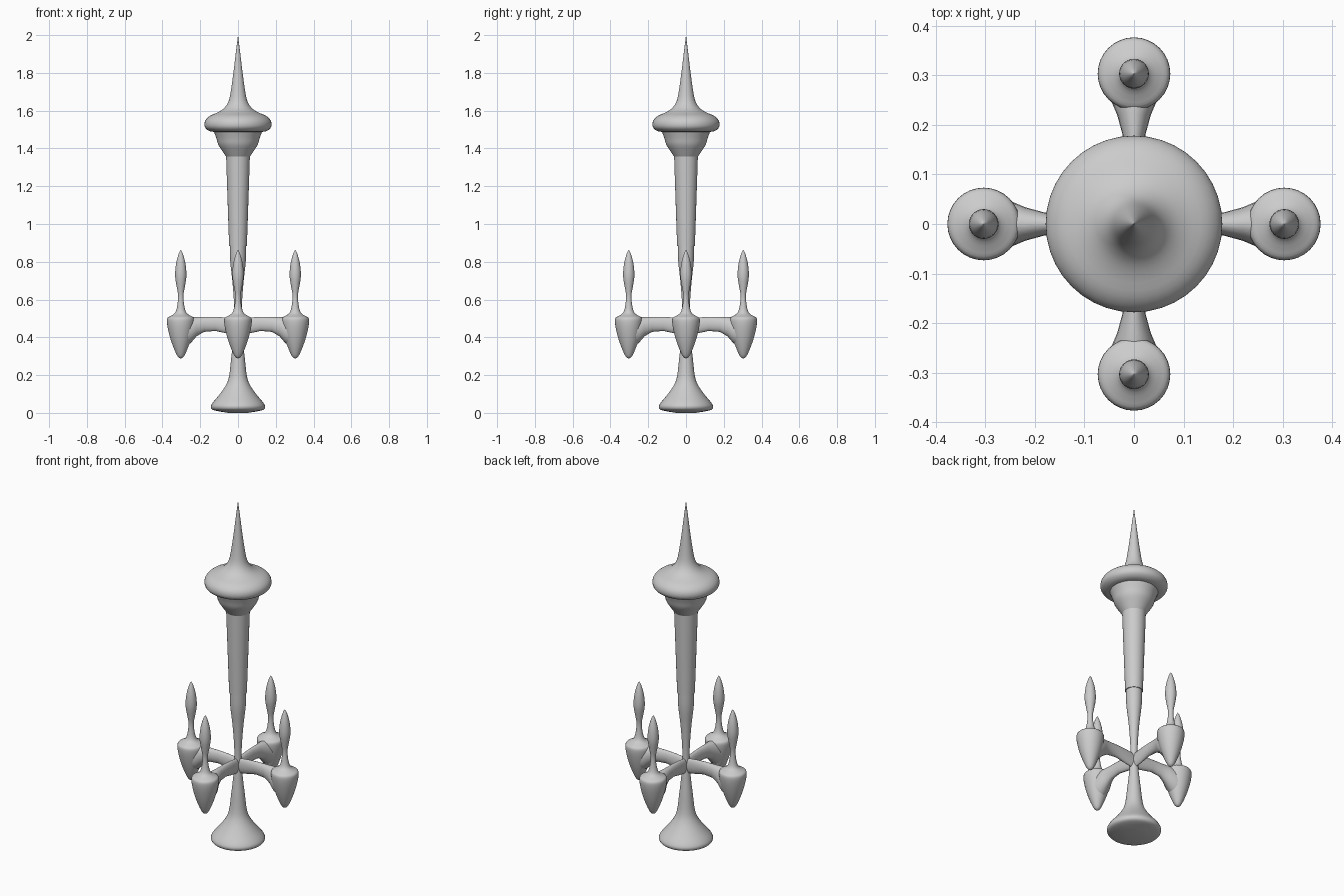
import bpy, bmesh, math
from mathutils import Vector, Matrix

if "Cube" in bpy.data.objects:
    bpy.data.objects.remove(bpy.data.objects["Cube"])


def smooth_path(pts, n=3):
    """Catmull-Rom curve through the given points."""
    p = [Vector(q) for q in pts]
    out = []
    for i in range(len(p) - 1):
        a, b, c, d = p[max(i - 1, 0)], p[i], p[i + 1], p[min(i + 2, len(p) - 1)]
        for k in range(n):
            t = k / n
            out.append(0.5 * (2 * b + (c - a) * t + (2 * a - 5 * b + 4 * c - d) * t * t
                              + (3 * b - a - 3 * c + d) * t ** 3))
    return out + [p[-1]]


def loft(name, rings, angle=40):
    """Skin a stack of equal-length rings and cap both ends."""
    bm = bmesh.new()
    vr = [[bm.verts.new(v) for v in r] for r in rings]
    n = len(vr[0])
    for a, b in zip(vr, vr[1:]):
        for i in range(n):
            j = (i + 1) % n
            bm.faces.new((a[i], a[j], b[j], b[i]))
    bm.faces.new(vr[0])
    bm.faces.new(vr[-1])
    bmesh.ops.remove_doubles(bm, verts=bm.verts, dist=1e-5)
    bmesh.ops.recalc_face_normals(bm, faces=bm.faces)
    me = bpy.data.meshes.new(name)
    bm.to_mesh(me)
    bm.free()
    ob = bpy.data.objects.new(name, me)
    bpy.context.collection.objects.link(ob)
    bpy.ops.object.select_all(action='DESELECT')
    ob.select_set(True)
    bpy.context.view_layer.objects.active = ob
    bpy.ops.object.shade_smooth_by_angle(angle=math.radians(angle))
    return ob


def circle(cx, cz, rx, rz, n, axis):
    pts = []
    for i in range(n):
        c, s = math.cos(2 * math.pi * i / n), math.sin(2 * math.pi * i / n)
        pts.append((rx * c, rx * s, cz) if axis == 'Z' else (cx, rx * c, cz + rz * s))
    return pts


def lathe(name, profile, seg=40):
    return loft(name, [circle(0, p.y, max(p.x, 0.0005), 0, seg, 'Z')
                       for p in smooth_path(profile)])


# central column
lathe("base_and_stem", [(0.05, 0.0), (0.125, 0.013), (0.143, 0.028), (0.137, 0.05),
                        (0.10, 0.095), (0.068, 0.14), (0.048, 0.19), (0.036, 0.29),
                        (0.026, 0.38), (0.019, 0.48), (0.021, 0.58), (0.030, 0.70),
                        (0.041, 0.80), (0.043, 0.886)])
loft("fuselage_tube", [circle(0, z, r, 0, 40, 'Z')
                       for r, z in [(0.047, 0.883), (0.055, 1.12), (0.063, 1.362)]])
lathe("flared_collar", [(0.062, 1.355), (0.082, 1.385), (0.104, 1.42),
                        (0.115, 1.455), (0.13, 1.495)])
lathe("saucer_and_spire", [(0.10, 1.487), (0.145, 1.49), (0.170, 1.505), (0.178, 1.525),
                           (0.172, 1.55), (0.148, 1.573), (0.105, 1.592), (0.072, 1.615),
                           (0.048, 1.655), (0.034, 1.73), (0.022, 1.82),
                           (0.010, 1.92), (0.0, 1.998)])

# parts repeated on four sides
pod = [(0.0, 0.288), (0.016, 0.298), (0.036, 0.34), (0.054, 0.39), (0.067, 0.44),
       (0.073, 0.48), (0.070, 0.503), (0.052, 0.514), (0.030, 0.53), (0.019, 0.565),
       (0.014, 0.62), (0.022, 0.67), (0.030, 0.725), (0.025, 0.79),
       (0.010, 0.845), (0.0, 0.863)]
# arm sections: distance out, half width, bottom, top
arm = [(0.0, 0.014, 0.41, 0.498), (0.06, 0.017, 0.421, 0.505), (0.12, 0.019, 0.434, 0.508),
       (0.18, 0.023, 0.429, 0.508), (0.22, 0.034, 0.405, 0.508), (0.25, 0.047, 0.37, 0.506),
       (0.29, 0.052, 0.35, 0.50)]
for side, k in (("right", 0), ("back", 1), ("left", 2), ("front", 3)):
    turn = Matrix.Rotation(k * math.pi / 2, 4, 'Z')
    p = lathe("pod_" + side, pod, 32)
    p.matrix_world = turn @ Matrix.Translation((0.303, 0, 0))
    a = loft("arm_" + side, [circle(x, (b + t) / 2, w, (t - b) / 2, 20, 'X')
                             for x, w, b, t in arm], 50)
    a.matrix_world = turn
